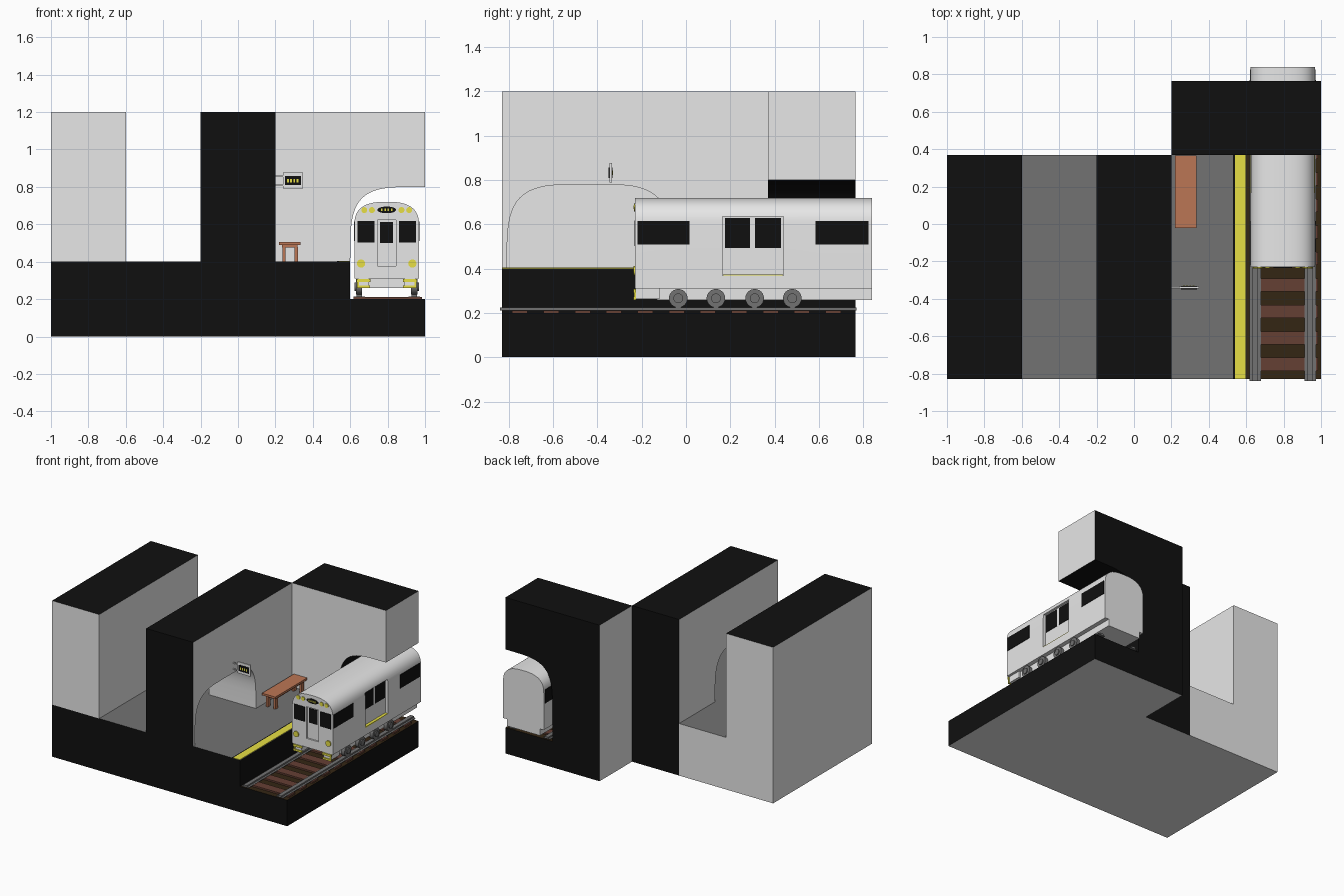
import bpy, bmesh, math
from mathutils import Vector

if "Cube" in bpy.data.objects:
    bpy.data.objects.remove(bpy.data.objects["Cube"])

def material(name, r, g, b):
    m = bpy.data.materials.new(name)
    m.diffuse_color = (r, g, b, 1)
    m.use_nodes = True
    m.node_tree.nodes["Principled BSDF"].inputs["Base Color"].default_value = m.diffuse_color
    return m

GREY = material("light_grey", .8, .8, .8)
BLACK = material("black", .005, .005, .005)
FLOOR = material("dark_grey", .17, .17, .17)
YELLOW = material("yellow", .8, .74, .06)
TIE = material("tie_brown", .13, .05, .034)
BED = material("track_bed", .034, .019, .007)
WOOD = material("bench_wood", .5, .18, .09)

def finish(name, bm, mats, rule=None, smooth=False):
    bmesh.ops.recalc_face_normals(bm, faces=bm.faces)
    if rule:
        for f in bm.faces:
            f.material_index = mats.index(rule(f.normal, f.calc_center_median()))
    me = bpy.data.meshes.new(name)
    bm.to_mesh(me)
    bm.free()
    for m in mats:
        me.materials.append(m)
    ob = bpy.data.objects.new(name, me)
    bpy.context.collection.objects.link(ob)
    if smooth:
        bpy.ops.object.select_all(action='DESELECT')
        ob.select_set(True)
        bpy.context.view_layer.objects.active = ob
        bpy.ops.object.shade_smooth_by_angle(angle=math.radians(35))
    return ob

def prism(name, pts, axis, a, b, mats, rule=None, cuts=(), smooth=False):
    """Extrude a profile: (x,z) along y, or (y,z) along x."""
    bm = bmesh.new()
    at = (lambda u, v: (u, a, v)) if axis == 'y' else (lambda u, v: (a, u, v))
    face = bm.faces.new([bm.verts.new(at(u, v)) for u, v in pts])
    ext = bmesh.ops.extrude_face_region(bm, geom=[face])
    vs = [v for v in ext['geom'] if isinstance(v, bmesh.types.BMVert)]
    bmesh.ops.translate(bm, verts=vs, vec=(0, b - a, 0) if axis == 'y' else (b - a, 0, 0))
    for co, no in cuts:
        bmesh.ops.bisect_plane(bm, geom=bm.verts[:] + bm.edges[:] + bm.faces[:], plane_co=co, plane_no=no)
    return finish(name, bm, mats, rule, smooth)

def boxes(name, mat, *specs):
    """One object from (x0,x1, y0,y1, z0,z1) boxes."""
    bm = bmesh.new()
    for x0, x1, y0, y1, z0, z1 in specs:
        vs = bmesh.ops.create_cube(bm, size=1)['verts']
        for v in vs:
            v.co = Vector(((x0 + x1) / 2 + v.co.x * (x1 - x0),
                           (y0 + y1) / 2 + v.co.y * (y1 - y0),
                           (z0 + z1) / 2 + v.co.z * (z1 - z0)))
    return finish(name, bm, [mat])

def disc(name, mat, centre, axis, radius, depth, sides=24, squash=1):
    bm = bmesh.new()
    bmesh.ops.create_cone(bm, cap_ends=True, segments=sides, radius1=radius, radius2=radius, depth=depth)
    for v in bm.verts:
        x, y, z = v.co
        v.co = Vector(centre) + (Vector((z, x, y)) if axis == 'x' else Vector((x, z, y * squash)))
    return finish(name, bm, [mat], smooth=True)

def arch(c, half, z0, h, n, t0=math.pi, t1=0.0, steps=32):
    """Squared-off arch running from left to right."""
    pts = []
    for i in range(steps + 1):
        t = t0 + (t1 - t0) * i / steps
        cu, sv = math.cos(t), math.sin(t)
        pts.append((c + half * math.copysign(abs(cu) ** (2 / n), cu), z0 + h * max(sv, 0) ** (2 / n)))
    return pts

Y0, Y1, Y2 = -.83, .37, .765

# platform base with the left wall
def base_rule(n, c):
    if n.z > .9:
        return BLACK if c.z > 1 else FLOOR if c.z > .3 else BED
    if n.y < -.9:
        return GREY if c.z > .4 else BLACK
    if n.y > .9:
        return BLACK if c.x > -.2 else GREY
    return BLACK if n.x > .9 and c.x > .5 else GREY
prism("platform_base",
      [(-1, 0), (1, 0), (1, .2), (.6, .2), (.6, .4), (-.6, .4), (-.6, 1.2), (-1, 1.2)],
      'y', Y0, Y1, [GREY, BLACK, FLOOR, BED], base_rule,
      [((0, 0, .4), (0, 0, 1)), ((-.2, 0, 0), (1, 0, 0))])

# middle wall with an arched passage
def wall_rule(n, c):
    ends = abs(n.y) > .9 and (c.y < -.82 or c.y > .36)
    return BLACK if ends or (n.z > .9 and c.z > 1) else GREY
prism("middle_wall",
      [(Y0, .4)] + arch(-.438, .37, .4, .38, 4) + [(Y1, .4), (Y1, 1.2), (Y0, 1.2)],
      'x', -.2, .2, [GREY, BLACK], wall_rule, smooth=True)

# tunnel block, cut open on the right
def tunnel_rule(n, c):
    if n.z > .9 and c.z < .3:
        return BED
    if n.y < -.9 or (n.x < -.9 and c.x < .3) or (n.x > .9 and c.z > .8) or c.z < .01:
        return GREY
    return BLACK
prism("tunnel_block",
      [(.2, 0), (1, 0), (1, .2), (.6, .2)] + arch(.98, .38, .4, .4, 4, math.pi, math.pi / 2, 16)
      + [(1, .8), (1, 1.2), (.2, 1.2)],
      'y', Y1, Y2, [GREY, BLACK, BED], tunnel_rule, smooth=True)

# platform edge
boxes("edge_stripe", YELLOW, (.54, .597, Y0, Y1, .398, .404))
boxes("edge_groove", BLACK, (.53, .54, Y0, Y1, .398, .403))

# track
boxes("ties", TIE, *[(.618, .985, -.75 + .1415 * i - .035, -.75 + .1415 * i + .035, .198, .212) for i in range(11)])
XC = .795
for s, side in ((-1, "left"), (1, "right")):
    rx = XC + s * .147
    boxes(side + "_rail", FLOOR, (rx - .03, rx + .03, -.84, .77, .21, .214),
          (rx - .015, rx + .015, -.84, .77, .214, .225))

# bench
boxes("bench", WOOD, (.22, .333, -.022, .365, .49, .506), (.235, .318, 0, .345, .475, .49),
      *[(x, x + .017, y, y + .03, .4, .478) for x in (.238, .303) for y in (.0, .315)])

# hanging sign
boxes("sign_board", GREY, (.24, .347, -.346, -.335, .79, .877))
boxes("sign_bracket", GREY, (.2, .24, -.344, -.337, .805, .813), (.2, .24, -.344, -.337, .852, .86))
boxes("sign_panel", BLACK, (.25, .337, -.349, -.332, .81, .857))
boxes("sign_lights", YELLOW, *[(.262 + .017 * i, .272 + .017 * i, -.351, -.33, .823, .842) for i in range(4)])

# train body with recessed doors
TY0, TY1, HW = -.23, .84, .173
body = prism("train_body", [(XC - HW, .31)] + arch(XC, HW, .59, .13, 2.7, steps=28) + [(XC + HW, .31)],
             'y', TY0, TY1, [GREY], smooth=True)
cutter = boxes("door_cutter", GREY, (XC + HW - .022, XC + HW + .05, .165, .44, .37, .635),
               (XC - HW - .05, XC - HW + .022, .165, .44, .37, .635),
               (XC - .05, XC + .05, TY0 - .05, TY0 + .012, .378, .622))
cutter.hide_render = True
cutter.hide_viewport = False
cutter.display_type = 'WIRE'
mod = body.modifiers.new("door_recess", 'BOOLEAN')
mod.operation, mod.object, mod.solver = 'DIFFERENCE', cutter, 'EXACT'
boxes("underbody", GREY, (XC - .14, XC + .14, -.13, TY1, .258, .312))

# train sides
def plate(x, t, y0, y1, z0, z1):
    return (x - t, x + t, y0, y1, z0, z1)
for s, side in ((-1, "left"), (1, "right")):
    face, inner = XC + s * HW, XC + s * (HW - .022)
    boxes(side + "_windows", BLACK, plate(face, .003, -.22, .015, .51, .615), plate(face, .003, .585, .825, .51, .615))
    boxes(side + "_door_windows", BLACK, plate(inner, .003, .175, .29, .493, .628), plate(inner, .003, .312, .43, .493, .628))
    boxes(side + "_door_step", YELLOW, (min(face, inner), max(face, inner), .166, .439, .366, .374))
    # wheels
    for i, y in enumerate((-.035, .135, .31, .48)):
        disc(f"{side}_wheel_{i}", FLOOR, (XC + s * .148, y, .266), 'x', .042, .034)
        disc(f"{side}_wheel_hub_{i}", FLOOR, (XC + s * .155, y, .266), 'x', .022, .036, 16)
    # front lights and bumpers
    for x in (.079, .12):
        disc(side + "_top_light", YELLOW, (XC + s * x, TY0, .676), 'y', .016, .01, 16)
    disc(side + "_headlight", YELLOW, (XC + s * .137, TY0, .39), 'y', .022, .016, 20)
    bx = XC + s * .124
    boxes(side + "_bumper", YELLOW, (bx - .038, bx + .038, -.236, -.226, .292, .308),
          (bx - .036, bx + .036, -.236, -.226, .258, .272),
          (bx + s * .03 - .006, bx + s * .03 + .006, -.235, -.226, .258, .308))
    boxes(side + "_bumper_mount", GREY, (bx - .03, bx + .03, -.228, -.12, .262, .312))

# train front
boxes("front_windows", BLACK, (.638, .729, TY0 - .003, TY0 + .003, .503, .617),
      (.861, .952, TY0 - .003, TY0 + .003, .503, .617),
      (.76, .83, TY0 + .009, TY0 + .015, .5, .612))
disc("route_panel", BLACK, (XC, TY0, .677), 'y', .05, .008, 24, .36)
boxes("route_lights", YELLOW, *[(XC + d - .004, XC + d + .004, TY0 - .006, TY0, .67, .684) for d in (-.027, -.009, .009, .027)])
